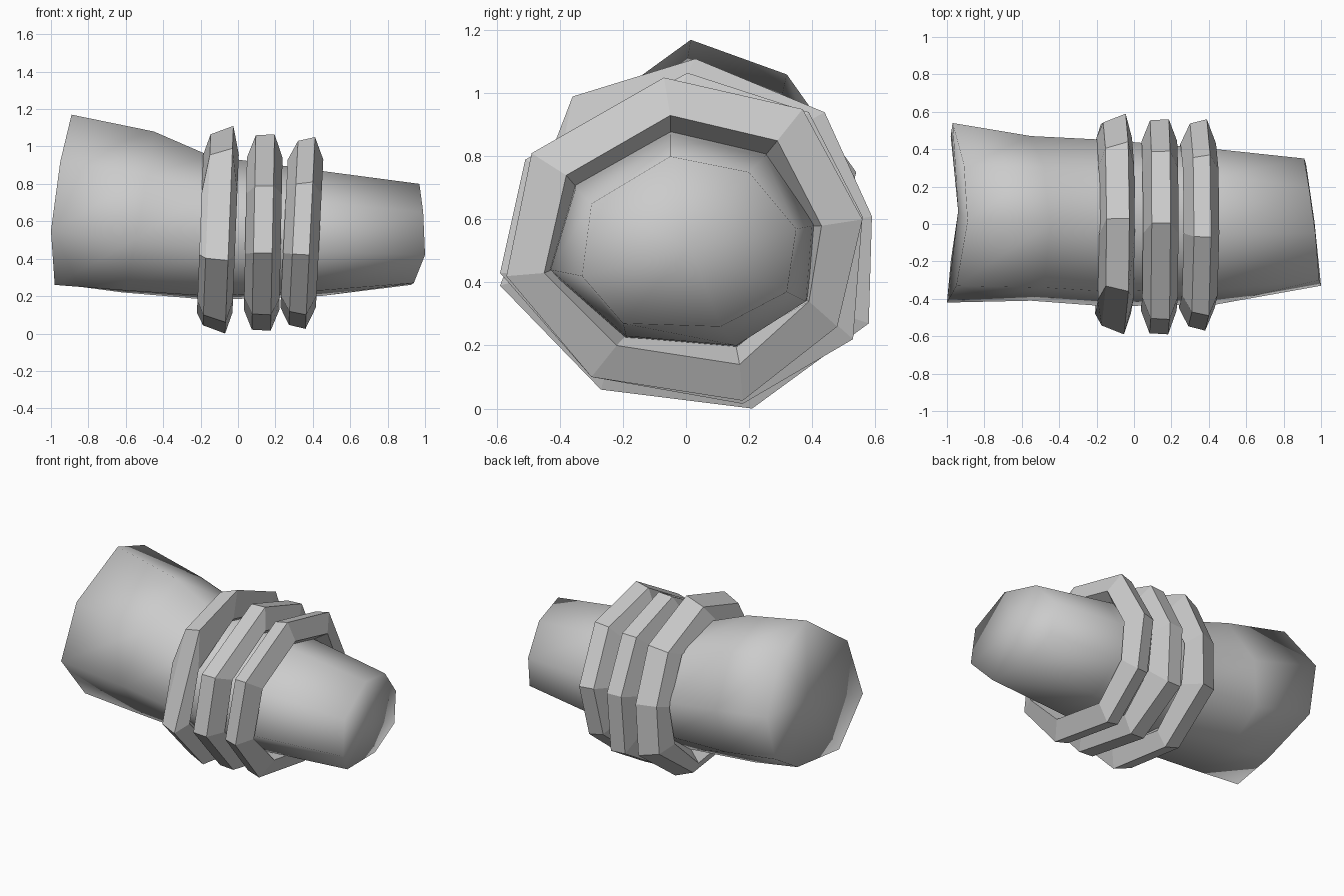
import bpy
import bmesh

grey = bpy.data.materials.new("grey")
grey.diffuse_color = (0.6, 0.6, 0.6, 1)


def finish(name, bm, smooth):
    bmesh.ops.recalc_face_normals(bm, faces=bm.faces)
    me = bpy.data.meshes.new(name)
    bm.to_mesh(me)
    bm.free()
    me.materials.append(grey)
    for p in me.polygons:
        p.use_smooth = smooth
    ob = bpy.data.objects.new(name, me)
    bpy.context.collection.objects.link(ob)
    return ob


def bridge(bm, a, b):
    n = len(a)
    for i in range(n):
        j = (i + 1) % n
        bm.faces.new((a[i], a[j], b[j], b[i]))


def cap(bm, loop, x):
    n = len(loop)
    c = bm.verts.new((x, sum(v.co.y for v in loop) / n, sum(v.co.z for v in loop) / n))
    for i in range(n):
        bm.faces.new((loop[i], loop[(i + 1) % n], c))


# Body cross-sections, eight points each as (y, z), starting at the top
SEC_WIDE = [(0.015, 1.17), (0.32, 1.06), (0.54, 0.75), (0.47, 0.45),
            (0.15, 0.26), (-0.2, 0.26), (-0.42, 0.55), (-0.33, 0.92)]
SEC_MID = [(0, 1.08), (0.3, 0.97), (0.47, 0.66), (0.43, 0.38),
           (0.17, 0.22), (-0.2, 0.23), (-0.41, 0.5), (-0.34, 0.85)]
SEC_NECK = [(-0.03, 0.95), (0.28, 0.87), (0.45, 0.6), (0.41, 0.36),
            (0.17, 0.18), (-0.2, 0.2), (-0.44, 0.46), (-0.36, 0.77)]
SEC_RING = [(-0.05, 0.87), (0.25, 0.8), (0.4, 0.58), (0.38, 0.34),
            (0.16, 0.2), (-0.19, 0.23), (-0.43, 0.44), (-0.35, 0.7)]
SEC_TIP = [(-0.05, 0.8), (0.2, 0.75), (0.35, 0.57), (0.32, 0.37),
           (0.11, 0.26), (-0.2, 0.27), (-0.33, 0.42), (-0.3, 0.65)]
X_WIDE = (-0.89, -0.91, -0.97, -0.98, -0.92, -0.98, -1.0, -0.95)
X_MID = (-0.45, -0.48, -0.55, -0.6, -0.62, -0.6, -0.55, -0.48)
X_TIP = (0.97, 0.935, 0.91, 0.92, 0.925, 0.94, 1.0, 0.99)

# Tapered body with slanted ends
bm = bmesh.new()
loops = []
for xs, sec in ((X_WIDE, SEC_WIDE), (X_MID, SEC_MID), ((-0.15,) * 8, SEC_NECK),
                ((0.44,) * 8, SEC_RING), (X_TIP, SEC_TIP)):
    loops.append([bm.verts.new((x, y, z)) for x, (y, z) in zip(xs, sec)])
for a, b in zip(loops, loops[1:]):
    bridge(bm, a, b)
cap(bm, loops[0], -0.94)
cap(bm, loops[-1], 0.965)
finish("tapered_body", bm, True)

# Faceted collar rings, closed six-point section
INNER = [(-0.05, 0.93), (0.29, 0.85), (0.43, 0.58), (0.39, 0.34),
         (0.17, 0.14), (-0.22, 0.2), (-0.45, 0.43), (-0.38, 0.74)]
OUT_A = [(0.03, 1.11), (0.44, 0.94), (0.59, 0.61), (0.58, 0.27),
         (0.21, 0), (-0.27, 0.06), (-0.59, 0.39), (-0.36, 0.99)]
OUT_B = [(0.005, 1.065), (0.39, 0.94), (0.56, 0.61), (0.53, 0.22),
         (0.18, 0.015), (-0.3, 0.1), (-0.59, 0.43), (-0.51, 0.79)]
OUT_C = [(-0.07, 1.05), (0.37, 0.95), (0.56, 0.6), (0.48, 0.26),
         (0.18, 0.025), (-0.3, 0.1), (-0.57, 0.42), (-0.49, 0.81)]


def ring(name, cx, tilt, half_out, half_in, outer, left_scale, in_scale):
    bm = bmesh.new()

    def loop(dx, sec, s):
        pts = [(y * s, 0.55 + (z - 0.55) * s) for y, z in sec]
        return [bm.verts.new((cx + dx + tilt * (z - 0.55), y, z)) for y, z in pts]

    ls = [loop(-half_in, INNER, in_scale), loop(-half_out, outer, left_scale),
          loop(half_out, outer, 1), loop(half_in, INNER, in_scale),
          loop(0, SEC_RING, 0.98)]
    for i in range(5):
        bridge(bm, ls[i], ls[(i + 1) % 5])
    finish(name, bm, False)


ring("wide_collar", -0.107, 0.04, 0.06, 0.095, OUT_A, 0.92, 1.07)
ring("middle_collar", 0.135, 0.02, 0.05, 0.095, OUT_B, 0.99, 1.03)
ring("narrow_collar", 0.342, 0.05, 0.045, 0.095, OUT_C, 0.96, 1.0)
